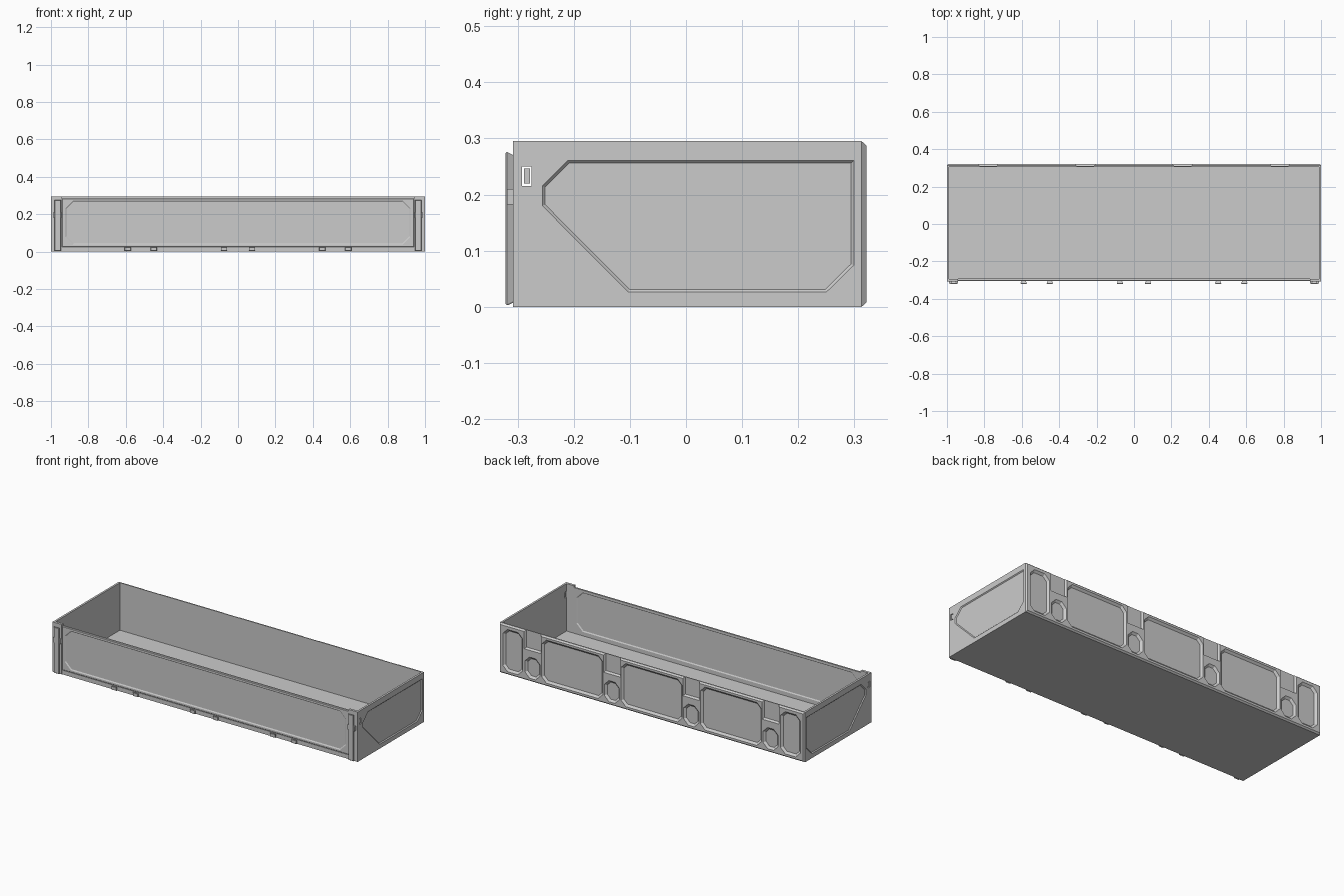
import bpy, bmesh
from mathutils import Vector

if "Cube" in bpy.data.objects:
    bpy.data.objects.remove(bpy.data.objects["Cube"])


def offset(poly, d):
    """Inset a convex counter-clockwise outline by distance d."""
    out, n = [], len(poly)
    for i in range(n):
        a, b, c = (Vector(poly[(i + k) % n]) for k in (-1, 0, 1))
        e, f = (b - a).normalized(), (c - b).normalized()
        m, k = Vector((-e.y, e.x)), Vector((-f.y, f.x))
        out.append(b + (m + k) * (d / (1 + m.dot(k))))
    return out


def place(axis, side, face, u, v, depth):
    w = side * (face - depth)
    return (u, w, v) if axis == 'y' else (w, u, v)


def loft(bm, axis, side, face, poly, rings):
    """Loft an outline through (depth, inset) rings behind an outer face."""
    loops = [[bm.verts.new(place(axis, side, face, p[0], p[1], d))
              for p in offset(poly, i)] for d, i in rings]
    n = len(poly)
    bm.faces.new(loops[0])
    bm.faces.new(loops[-1][::-1])
    for a, b in zip(loops, loops[1:]):
        for i in range(n):
            bm.faces.new((a[i], b[i], b[(i + 1) % n], a[(i + 1) % n]))


def finish(name, bm):
    bmesh.ops.recalc_face_normals(bm, faces=bm.faces[:])
    me = bpy.data.meshes.new(name)
    bm.to_mesh(me)
    bm.free()
    ob = bpy.data.objects.new(name, me)
    bpy.context.collection.objects.link(ob)
    return ob


def part(name, axis, side, face, poly, rings):
    bm = bmesh.new()
    loft(bm, axis, side, face, poly, rings)
    return finish(name, bm)


def box(name, x0, x1, y0, y1, z0, z1):
    return part(name, 'y', 1, y1, rect(x0, x1, z0, z1), [(0, 0), (y1 - y0, 0)])


def rect(u0, u1, v0, v1):
    return [(u0, v0), (u1, v0), (u1, v1), (u0, v1)]


def octagon(u0, u1, v0, v1, c):
    return [(u0 + c, v0), (u1 - c, v0), (u1, v0 + c), (u1, v1 - c),
            (u1 - c, v1), (u0 + c, v1), (u0, v1 - c), (u0, v0 + c)]


def carve(ob, axis, side, face, cuts):
    """Cut tapered pockets: each cut is (outline, depth, taper)."""
    bm = bmesh.new()
    for poly, depth, taper in cuts:
        loft(bm, axis, side, face, poly, [(-0.02, 0), (0, 0), (depth, taper)])
    cutter = finish(ob.name + "_cutter", bm)
    cutter.hide_render = True
    mod = ob.modifiers.new("pockets", 'BOOLEAN')
    mod.object, mod.operation, mod.solver = cutter, 'DIFFERENCE', 'EXACT'
    bpy.context.view_layer.objects.active = ob
    bpy.ops.object.modifier_apply(modifier=mod.name)
    bpy.data.objects.remove(cutter)


# floor
box("floor", -0.995, 0.995, -0.305, 0.312, 0, 0.014)

# back wall with bevelled rim, large, end, and column pockets
back = part("back_wall", 'y', 1, 0.322, rect(-1, 1, 0, 0.295),
            [(0, 0.008), (0.009, 0), (0.016, 0)])
cuts = [(octagon(x - 0.2, x + 0.2, 0.02, 0.275, 0.03), 0.011, 0.012) for x in (-0.52, 0, 0.52)]
cuts += [(octagon(x - 0.065, x + 0.065, 0.02, 0.27, 0.03), 0.011, 0.012) for x in (-0.91, 0.91)]
for x in (-0.78, -0.26, 0.26, 0.78):
    cuts.append((rect(x - 0.055, x + 0.055, 0.185, 0.33), 0.011, 0.008))
    cuts.append((octagon(x - 0.05, x + 0.05, 0.02, 0.145, 0.03), 0.011, 0.012))
carve(back, 'y', 1, 0.322, cuts)

# side walls with angular panel and latch slot
panel = [(-0.103, 0.026), (0.25, 0.026), (0.299, 0.074), (0.299, 0.261),
         (-0.21, 0.261), (-0.256, 0.215), (-0.256, 0.18)]
for side, tag in ((1, "right"), (-1, "left")):
    wall = part(tag + "_wall", 'x', side, 1.0, rect(-0.308, 0.311, 0, 0.295),
                [(0, 0), (0.012, 0)])
    carve(wall, 'x', side, 1.0, [(panel, 0.005, 0.005),
                                 (rect(-0.292, -0.275, 0.215, 0.25), 0.03, 0)])
    part(tag + "_latch", 'x', side, 0.998, rect(-0.289, -0.278, 0.22, 0.246),
         [(0, 0), (0.009, 0)])

    # front corner post with dovetail rail and catch
    x0, x1 = sorted((side * 0.94, side * 0.99))
    box(tag + "_front_post", x0, x1, -0.308, -0.293, 0, 0.295)
    x0, x1 = sorted((side * 0.947, side * 0.982))
    part(tag + "_post_rail", 'y', -1, 0.322, rect(x0, x1, 0.003, 0.276),
         [(0, 0.003), (0.003, 0), (0.016, 0.007)])
    x0, x1 = sorted((side * 0.942, side * 0.988))
    box(tag + "_post_catch", x0, x1, -0.319, -0.307, 0.182, 0.21)

# front sill and drop gate with raised frame inside and out
box("front_sill", -0.94, 0.94, -0.306, -0.293, 0, 0.025)
gate = part("front_gate", 'y', -1, 0.305, rect(-0.94, 0.94, 0.025, 0.285),
            [(0, 0.003), (0.003, 0), (0.013, 0)])
frame = octagon(-0.922, 0.922, 0.038, 0.272, 0.04)
carve(gate, 'y', -1, 0.305, [(frame, 0.004, 0.006)])
carve(gate, 'y', 1, -0.292, [(frame, 0.004, 0.006)])

# gate hinges along the bottom edge
for i, x in enumerate((-0.59, -0.45, -0.075, 0.075, 0.45, 0.59)):
    part("gate_hinge_%d" % i, 'y', -1, 0.32, rect(x - 0.017, x + 0.017, 0.003, 0.025),
         [(0, 0.002), (0.003, 0), (0.016, 0.006)])
